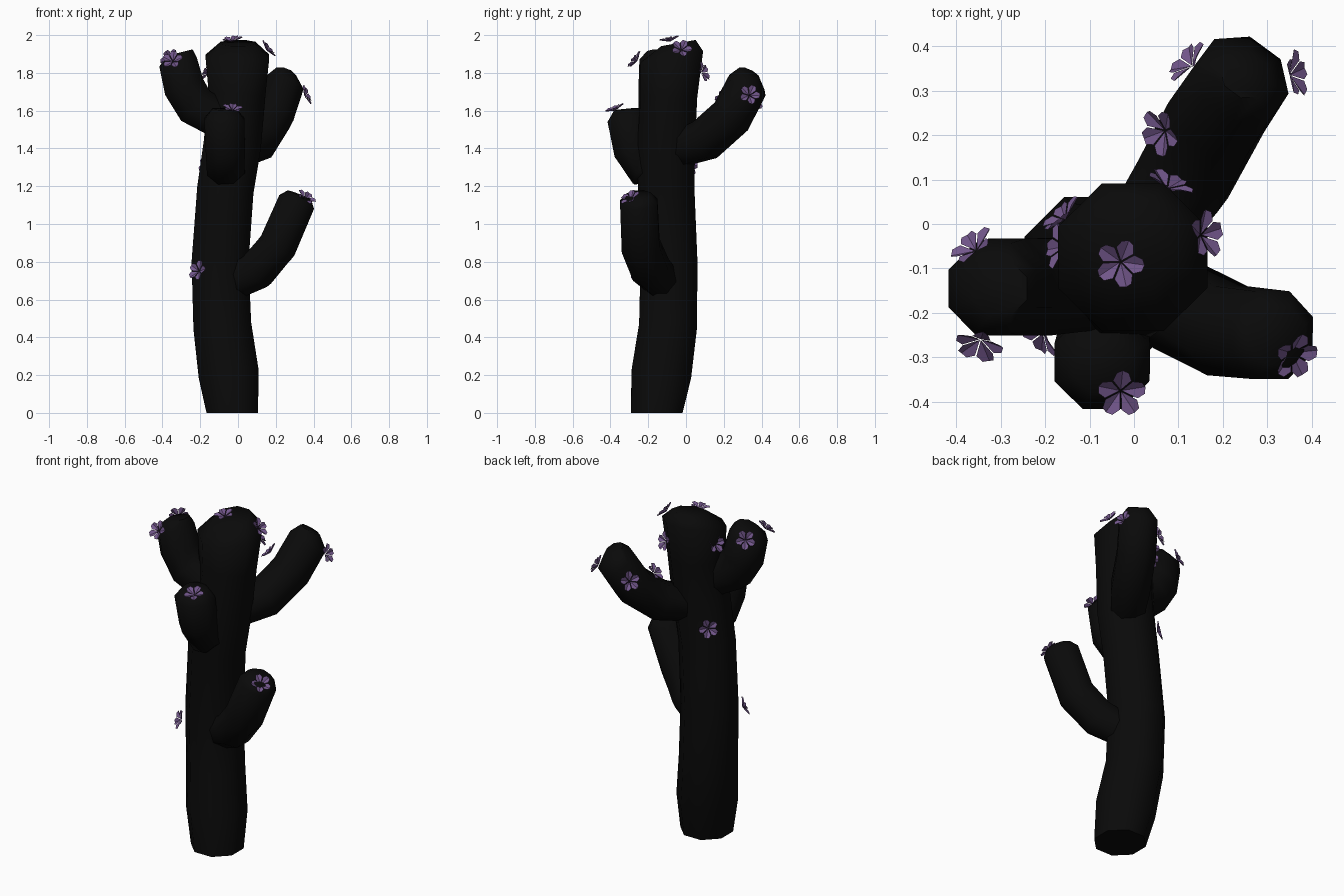
import bpy, bmesh, math
from mathutils import Vector

if "Cube" in bpy.data.objects:
    bpy.data.objects.remove(bpy.data.objects["Cube"])

SIDES = 8


def material(name, rgb):
    m = bpy.data.materials.new(name)
    m.diffuse_color = (*rgb, 1)
    m.use_nodes = True
    m.node_tree.nodes["Principled BSDF"].inputs["Base Color"].default_value = m.diffuse_color
    return m


BLACK = material("black_bark", (0.003, 0.003, 0.003))
PURPLE = material("purple_petal", (0.17, 0.095, 0.26))


def finish(bm, name, mat, smooth):
    bmesh.ops.recalc_face_normals(bm, faces=bm.faces)
    me = bpy.data.meshes.new(name)
    bm.to_mesh(me)
    bm.free()
    me.materials.append(mat)
    me.polygons.foreach_set("use_smooth", [smooth] * len(me.polygons))
    if smooth:
        me.set_sharp_from_angle(angle=math.radians(60))
    ob = bpy.data.objects.new(name, me)
    bpy.context.collection.objects.link(ob)
    return ob


def limb(name, path, ref, end_normal=None, start_normal=None):
    """Tube through (x, y, z, radius) stations, closed at both ends."""
    pts = [Vector(p[:3]) for p in path]
    bm = bmesh.new()
    rings = []
    n = len(pts)
    for i, p in enumerate(pts):
        a = (p - pts[i - 1]).normalized() if i else Vector()
        b = (pts[i + 1] - p).normalized() if i < n - 1 else Vector()
        t = (a + b).normalized()
        if end_normal and i >= n - 2:
            t = Vector(end_normal).normalized()
        if start_normal and i == 0:
            t = Vector(start_normal)
        r = Vector(ref)
        u = (r - t * r.dot(t)).normalized()
        v = t.cross(u)
        ring = []
        for k in range(SIDES):
            ang = (k + 0.5) * math.tau / SIDES
            ring.append(bm.verts.new(p + (u * math.cos(ang) + v * math.sin(ang)) * path[i][3]))
        rings.append(ring)
    for lo, hi in zip(rings, rings[1:]):
        for k in range(SIDES):
            j = (k + 1) % SIDES
            bm.faces.new((lo[k], lo[j], hi[j], hi[k]))
    bm.faces.new(rings[0][::-1])
    bm.faces.new(rings[-1])
    return finish(bm, name, BLACK, True)


def flower(index, pos, normal, spin):
    """Five folded petals opening along the normal."""
    bm = bmesh.new()
    for k in range(5):
        a = spin + k * math.tau / 5
        c, s = math.cos(a), math.sin(a)

        def vert(r, w, z):
            return bm.verts.new((r * c - w * s, r * s + w * c, z))
        base, tip = vert(0.002, 0, 0), vert(0.056, 0, 0.017)
        for side in (-1, 1):
            mid = vert(0.032, 0.021 * side, 0.019)
            end = vert(0.051, 0.014 * side, 0.022)
            bm.faces.new((base, mid, end, tip) if side < 0 else (base, tip, end, mid))
    ob = finish(bm, f"flower_{index}", PURPLE, False)
    ob.location = pos
    ob.rotation_mode = 'QUATERNION'
    ob.rotation_quaternion = Vector(normal).to_track_quat('Z', 'Y')


# Trunk: gently wandering column with a tilted domed top
limb("trunk", [
    (-0.03, -0.155, 0.0, 0.148), (-0.05, -0.13, 0.21, 0.172), (-0.083, -0.095, 0.46, 0.166),
    (-0.095, -0.09, 0.8, 0.163), (-0.067, -0.105, 1.18, 0.162), (-0.03, -0.105, 1.42, 0.165),
    (-0.005, -0.09, 1.68, 0.162), (-0.003, -0.075, 1.885, 0.182), (0.0, -0.04, 1.958, 0.1)],
    (1, 0, 0), end_normal=(0, -0.18, 1), start_normal=(0, 0, 1))

# Four arms, each bending upward with a blunt domed tip
limb("lower_right_arm", [
    (-0.03, -0.12, 0.69, 0.1), (0.10, -0.185, 0.755, 0.11), (0.21, -0.24, 0.885, 0.11),
    (0.31, -0.25, 1.115, 0.107), (0.325, -0.252, 1.155, 0.07)], (0, 1, 0))
limb("upper_left_arm", [
    (-0.05, -0.13, 1.53, 0.11), (-0.225, -0.142, 1.625, 0.118), (-0.285, -0.142, 1.725, 0.118),
    (-0.318, -0.145, 1.86, 0.11), (-0.30, -0.145, 1.91, 0.066)], (0, 1, 0),
    end_normal=(-0.25, 0, 1))
limb("back_right_arm", [
    (0.02, -0.03, 1.40, 0.1), (0.11, 0.10, 1.445, 0.115), (0.185, 0.24, 1.57, 0.115),
    (0.242, 0.325, 1.735, 0.112), (0.25, 0.335, 1.80, 0.06)], (0.8, -0.6, 0),
    end_normal=(0.35, 0.5, 1))
limb("front_arm", [
    (-0.045, -0.12, 1.31, 0.1), (-0.065, -0.23, 1.30, 0.108), (-0.067, -0.28, 1.39, 0.112),
    (-0.072, -0.31, 1.555, 0.115), (-0.07, -0.315, 1.608, 0.07)], (1, 0, 0))

# Flowers: position, facing direction
FLOWERS = [
    ((-0.03, -0.085, 1.965), (-0.1, -0.2, 1)),
    ((0.15, -0.025, 1.92), (0.75, 0.1, 0.6)),
    ((0.075, 0.08, 1.8), (0.4, 0.85, 0.3)),
    ((-0.155, -0.05, 1.8), (-0.9, 0.2, 0.4)),
    ((-0.155, 0.01, 1.31), (-0.65, 0.7, 0.2)),
    ((-0.205, -0.245, 0.75), (-0.6, -0.7, 0.3)),
    ((-0.355, -0.06, 1.87), (-0.55, 0.7, 0.45)),
    ((-0.345, -0.26, 1.86), (-0.2, -0.8, 0.6)),
    ((0.07, 0.21, 1.66), (-0.6, -0.2, 0.6)),
    ((0.13, 0.355, 1.65), (-0.7, 0.6, 0.35)),
    ((0.35, 0.335, 1.68), (0.9, 0.15, 0.35)),
    ((0.355, -0.29, 1.13), (0.5, -0.45, 0.75)),
    ((-0.03, -0.375, 1.6), (0.1, -0.35, 0.9)),
]
for i, (pos, normal) in enumerate(FLOWERS):
    flower(i + 1, pos, normal, 0.4 + i * 0.7)
